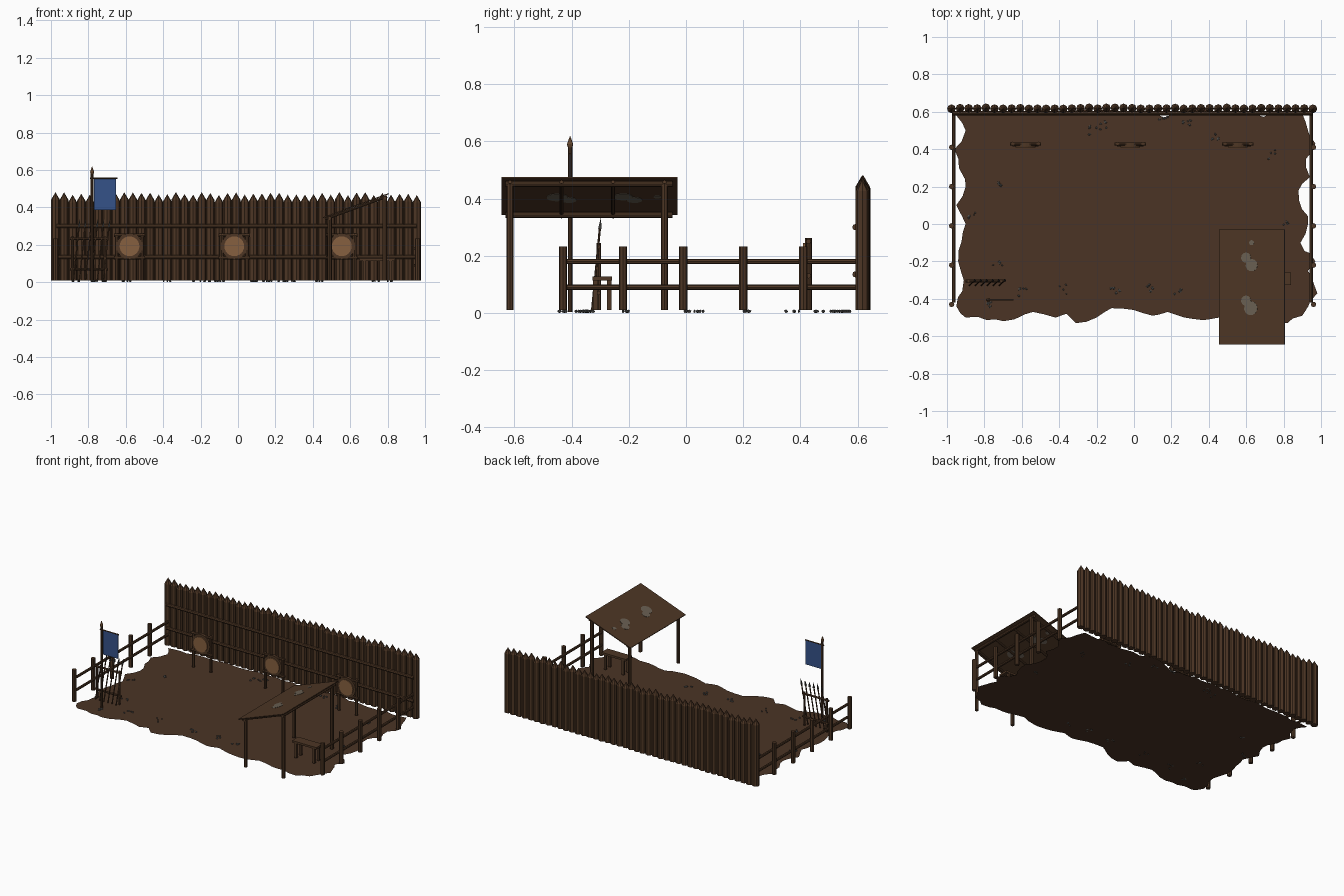
import bpy, bmesh, math, random
from mathutils import Vector, Matrix

cube = bpy.data.objects.get("Cube")
if cube:
    bpy.data.objects.remove(cube)
random.seed(4)


def material(name, *rgb):
    m = bpy.data.materials.new(name)
    m.use_nodes = True
    m.diffuse_color = (*rgb, 1)
    m.node_tree.nodes["Principled BSDF"].inputs["Base Color"].default_value = (*rgb, 1)
    return m


WOOD = material("brown wood", .075, .037, .018)
EARTH = material("brown earth", .07, .034, .018)
STRAW = material("tan straw", .24, .115, .05)
BLUE = material("blue cloth", .035, .085, .25)
STONE = material("grey stone", .09, .09, .085)
PATCH = material("grey roof patch", .14, .115, .085)
STEEL = material("dark steel", .05, .048, .045)


class Part:
    """Collects primitives into one named object."""
    def __init__(self, name, mat):
        self.name, self.mat, self.bm = name, mat, bmesh.new()

    def log(self, a, b, r, tip=0, sides=8, r2=None):
        a, b = Vector(a), Vector(b)
        d = b - a
        turn = d.to_track_quat('Z', 'Y').to_matrix().to_4x4()
        bmesh.ops.create_cone(self.bm, cap_ends=True, segments=sides, radius1=r,
                              radius2=r if r2 is None else r2, depth=d.length,
                              matrix=Matrix.Translation((a + b) / 2) @ turn)
        if tip:
            self.log(b, b + d.normalized() * tip, r, 0, sides, 0)
        return self

    def box(self, centre, size, tilt=0):
        m = Matrix.Translation(centre) @ Matrix.Rotation(tilt, 4, 'Y')
        bmesh.ops.create_cube(self.bm, size=1, matrix=m @ Matrix.Diagonal((*size, 1)))
        return self

    def done(self):
        me = bpy.data.meshes.new(self.name)
        self.bm.to_mesh(me)
        self.bm.free()
        me.materials.append(self.mat)
        ob = bpy.data.objects.new(self.name, me)
        bpy.context.collection.objects.link(ob)
        return ob


# Ragged patch of earth: key corners with jittered points between them
edge = [(-.95, -.44), (-.9, -.5), (-.74, -.51), (-.64, -.51), (-.54, -.47), (-.42, -.5),
        (-.36, -.48), (-.31, -.53), (-.2, -.5), (-.12, -.45), (0, -.46), (.1, -.49),
        (.18, -.47), (.27, -.5), (.4, -.51), (.5, -.48), (.82, -.53), (.9, -.49),
        (.98, -.37), (.93, -.25), (.97, -.2), (.89, -.1), (.93, 0), (.88, .18),
        (.94, .25), (.92, .35), (.97, .43), (.9, .59), (.6, .58), (.3, .62), (.16, .57),
        (0, .61), (-.3, .61), (-.7, .6), (-.95, .58), (-.9, .5), (-.96, .4), (-.9, .2),
        (-.95, .1), (-.9, 0), (-.94, -.2), (-.91, -.3)]
ground = Part("earth_ground", EARTH)
outline = []
for p, q in zip(edge, edge[1:] + edge[:1]):
    p, q = Vector(p), Vector(q)
    steps = max(1, round((q - p).length / .05))
    for i in range(steps):
        c = p.lerp(q, i / steps)
        j = .012 if i else 0
        outline.append(ground.bm.verts.new((c.x + random.uniform(-j, j),
                                            c.y + random.uniform(-j, j), .004)))
face = ground.bm.faces.new(outline)
face.normal_update()
if face.normal.z < 0:
    face.normal_flip()
bmesh.ops.triangulate(ground.bm, faces=[face])
ground.done()

# Small stones in loose clusters
stones = Part("ground_stones", STONE)
for x, y in [(-.73, .21), (-.22, .5), (-.17, .53), (.28, .54), (.43, .46), (.73, .37),
             (-.87, .04), (-.73, -.21), (-.77, -.42), (-.38, -.35), (-.1, -.35),
             (.08, -.35), (.23, -.36), (.16, .56), (-.6, -.36), (.8, .02)]:
    for i in range(4):
        s = random.uniform(.005, .011)
        m = Matrix.Translation((x + random.uniform(-.025, .025),
                                y + random.uniform(-.025, .025), .006))
        m = m @ Matrix.Rotation(random.uniform(0, 3), 4, 'Z') @ Matrix.Diagonal((s, s * .7, .006, 1))
        bmesh.ops.create_icosphere(stones.bm, subdivisions=1, radius=1, matrix=m)
stones.done()

# Palisade of sharpened logs with two rails
wall = Part("palisade_logs", WOOD)
COUNT = 43
for i in range(COUNT):
    x = -.976 + 1.932 * i / (COUNT - 1)
    y = .618 + random.uniform(-.003, .003)
    wall.log((x, y, .01), (x, y, random.uniform(.425, .442)), .0235, tip=.04)
wall.done()
rails = Part("palisade_rails", WOOD)
for z in (.135, .3):
    rails.log((-.97, .592, z), (.955, .592, z), .011)
rails.done()

# Side fences
for name, x, inward in (("right_fence", -.975, .012), ("left_fence", .96, -.012)):
    fence = Part(name, WOOD)
    for i in range(5):
        y = -.43 + .21 * i
        fence.log((x, y, .01), (x, y, .233), .0145)
    for z in (.09, .18):
        fence.log((x + inward, -.42, z), (x + inward, .6, z), .009)
    fence.done()

# Archery targets: frame, backing disc and straw face
for k, x in enumerate((-.58, -.02, .555)):
    frame = Part(f"target_frame_{k + 1}", WOOD)
    for s in (-1, 1):
        frame.log((x + s * .068, .43, .01), (x + s * .068, .43, .262), .01)
    for z in (.13, .25):
        frame.log((x - .084, .428, z), (x + .084, .428, z), .009)
    frame.log((x, .435, .192), (x, .415, .192), .07, sides=24)
    frame.done()
    Part(f"target_face_{k + 1}", STRAW).log((x, .42, .192), (x, .409, .192), .053, sides=24).done()

# Lean-to shelter: sloping roof, beams, rafters and posts
LOW, HIGH = Vector((.455, -.338, .345)), Vector((.805, -.338, .473))
slope = HIGH - LOW
tilt = -math.atan2(slope.z, slope.x)
Part("shelter_roof", WOOD).box((LOW + HIGH) / 2, (slope.length, .615, .006), tilt).done()


def under(x):
    return LOW.z + (x - LOW.x) * slope.z / slope.x - .012


shelter = Part("shelter_frame", WOOD)
for x in (.49, .785):
    for y in (-.615, -.075):
        shelter.log((x, y, .01), (x, y, under(x)), .012)
    shelter.log((x, -.63, under(x) - .003), (x, -.048, under(x) - .003), .01)
for y in (-.615, -.435, -.255, -.075):
    shelter.log((.465, y, under(.465)), (.797, y, under(.797)), .007)
shelter.done()

# Worn patches showing on both sides of the roof
patch = Part("roof_patches", PATCH)
for x, y, r in ((.63, -.1, .014), (.6, -.18, .028), (.63, -.22, .034),
                (.6, -.41, .028), (.625, -.45, .038)):
    m = Matrix.Translation((x, y, under(x) + .012)) @ Matrix.Rotation(tilt, 4, 'Y')
    bmesh.ops.create_cone(patch.bm, cap_ends=True, segments=11, radius1=r, radius2=r,
                          depth=.009, matrix=m)
patch.done()

# Bench
bench = Part("bench", WOOD).box((.745, -.292, .12), (.19, .068, .014))
for x in (.675, .815):
    for y in (-.317, -.268):
        bench.box((x, y, .062), (.016, .016, .104))
bench.done()

# Banner on a pointed pole
PX, PY = -.78, -.405
Part("banner_pole", WOOD).log((PX, PY, .004), (PX, PY, .58), .008).log(
    (PX - .012, PY, .556), (PX + .135, PY, .556), .004).done()
Part("banner_pole_tip", STRAW).log((PX, PY, .575), (PX, PY, .59), .007, r2=.011).log(
    (PX, PY, .59), (PX, PY, .62), .011, r2=0).done()
Part("banner_cloth", BLUE).box((-.71, PY, .47), (.118, .004, .17)).done()

# Weapon rack with leaning spears
rack = Part("spear_rack", WOOD)
for x in (-.885, -.71):
    rack.log((x, -.305, .01), (x, -.305, .245), .008)
for z in (.07, .232):
    rack.log((-.9, -.305, z), (-.695, -.305, z), .007)
rack.done()
shafts, heads = Part("spear_shafts", WOOD), Part("spear_heads", STEEL)
for i in range(6):
    foot = Vector((-.88 + .032 * i, -.328, .01))
    top = foot + Vector((.03, .027, .285))
    shafts.log(foot, top, .004, sides=6)
    heads.log(top, top + (top - foot) * .14, .008, sides=4, r2=0)
shafts.done()
heads.done()
